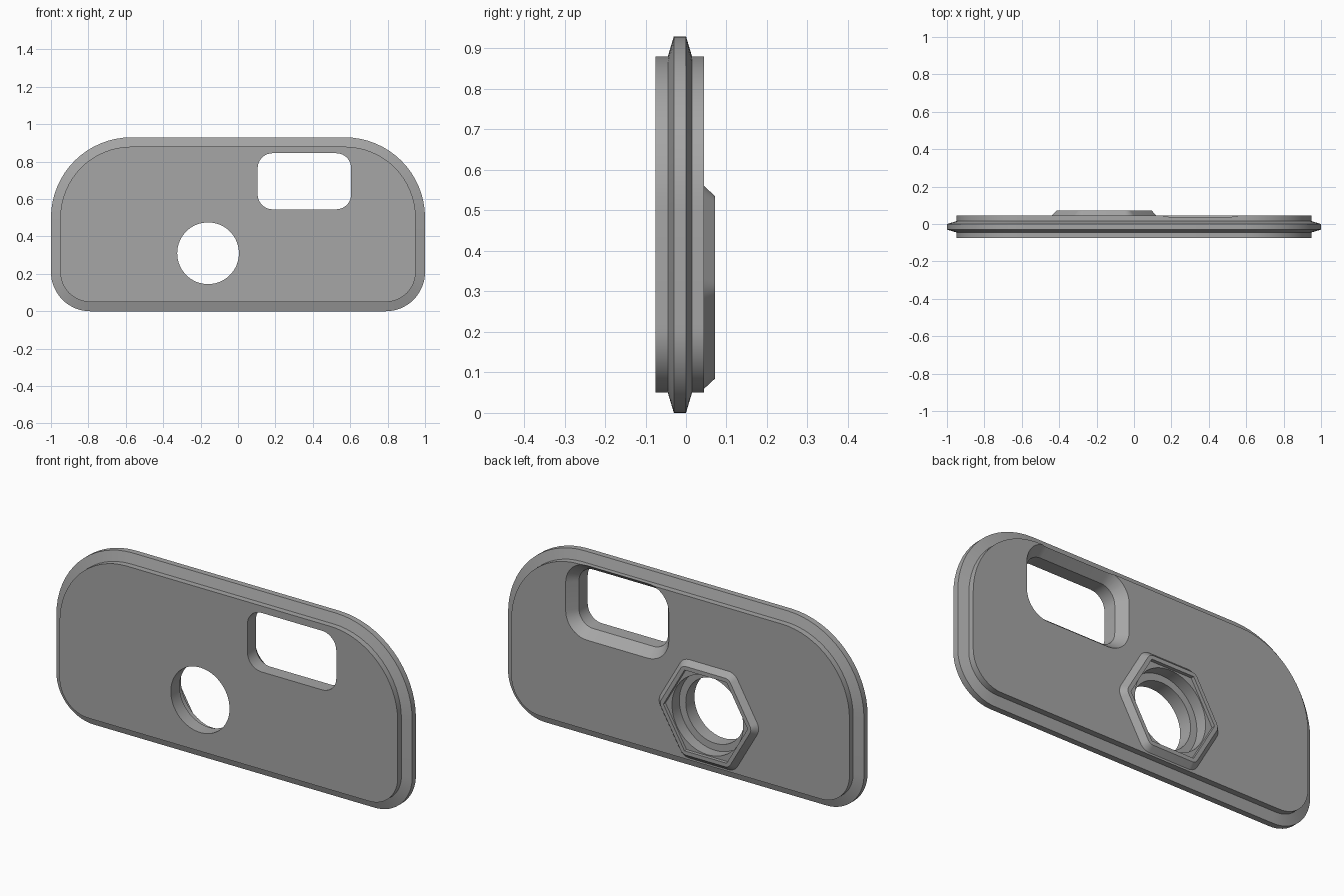
import bpy, bmesh, math
from mathutils import Vector

old = bpy.data.objects.get("Cube")
if old:
    bpy.data.objects.remove(old, do_unlink=True)

grey = bpy.data.materials.new("mid grey")
grey.use_nodes = True
COLOUR = (0.38, 0.38, 0.38, 1)
grey.diffuse_color = COLOUR
grey.node_tree.nodes["Principled BSDF"].inputs["Base Color"].default_value = COLOUR


def rounded(corners, steps=16):
    """Arc centres, radii and directions of a counter-clockwise (x, z, radius) polygon."""
    rays, n = [], len(corners)
    for i, (x, z, r) in enumerate(corners):
        p = Vector((x, z))
        a = (p - Vector(corners[i - 1][:2])).normalized()
        b = (Vector(corners[(i + 1) % n][:2]) - p).normalized()
        n1, n2 = Vector((a.y, -a.x)), Vector((b.y, -b.x))
        centre = p - (n1 + n2) * r / (1 + n1.dot(n2))
        start = math.atan2(n1.y, n1.x)
        turn = math.acos(max(-1, min(1, n1.dot(n2))))
        for s in range(steps + 1):
            t = start + turn * s / steps
            rays.append((centre, r, Vector((math.cos(t), math.sin(t)))))
    return rays


def circle(x, z, n=64):
    return [(Vector((x, z)), 0, Vector((math.cos(k * math.tau / n), math.sin(k * math.tau / n))))
            for k in range(n)]


def hexagon(x, z, apothem, r):
    size = apothem / math.cos(math.pi / 6)
    return [(x + size * math.cos(k * math.pi / 3), z + size * math.sin(k * math.pi / 3), r)
            for k in range(6)]


def loft(name, rays, layers):
    """Solid through (y, outward offset) layers of one outline, front to back."""
    bm = bmesh.new()
    rings = []
    for y, off in layers:
        pts = [c + d * (r + off) for c, r, d in rays]
        rings.append([bm.verts.new((p.x, y, p.y)) for p in pts])
    n = len(rays)
    for lower, upper in zip(rings, rings[1:]):
        for i in range(n):
            j = (i + 1) % n
            bm.faces.new((lower[i], lower[j], upper[j], upper[i]))
    bm.faces.new(rings[0])
    bm.faces.new(rings[-1])
    bmesh.ops.recalc_face_normals(bm, faces=bm.faces)
    mesh = bpy.data.meshes.new(name)
    bm.to_mesh(mesh)
    bm.free()
    mesh.materials.append(grey)
    obj = bpy.data.objects.new(name, mesh)
    bpy.context.collection.objects.link(obj)
    return obj


def combine(target, tool, operation):
    mod = target.modifiers.new(operation, 'BOOLEAN')
    mod.operation, mod.object, mod.solver = operation, tool, 'EXACT'
    bpy.context.view_layer.objects.active = target
    bpy.ops.object.modifier_apply(modifier=mod.name)
    bpy.data.objects.remove(tool, do_unlink=True)


# Plate with a bevelled rim around its middle
FRONT, BACK, TOP = -0.075, 0.045, 0.93
outline = rounded([(-1, 0, .21), (1, 0, .21), (1, TOP, .43), (-1, TOP, .43)])
plate = loft("plate", outline, [(FRONT, -.05), (-.045, -.05), (-.03, 0),
                                (0, 0), (.015, -.05), (BACK, -.05)])

# Raised hexagonal collar on the back
CX, CZ, RIM = -0.16, 0.31, 0.072
collar = loft("collar", rounded(hexagon(CX, CZ, .25, .06), 8),
              [(0, 0), (BACK, 0), (RIM, -.025)])
combine(plate, collar, 'UNION')

# Window, flared towards the back
window = rounded([(.105, .545, .08), (.605, .545, .08), (.605, .845, .08), (.105, .845, .08)], 10)
combine(plate, loft("window_cutter", window, [(-.2, 0), (-.005, 0), (BACK, .04), (.1, .04)]),
        'DIFFERENCE')

# Shallow hexagonal recess, then a stepped round bore
recess = [(Vector((x, z)), 0, Vector((0, 0))) for x, z, r in hexagon(CX, CZ, .205, 0)]
combine(plate, loft("recess_cutter", recess, [(.055, 0), (.2, 0)]), 'DIFFERENCE')
combine(plate, loft("bore_cutter", circle(CX, CZ),
                    [(-.2, .165), (-.005, .165), (-.004, .2), (.2, .2)]), 'DIFFERENCE')

bpy.ops.object.select_all(action='DESELECT')
plate.select_set(True)
bpy.context.view_layer.objects.active = plate
bpy.ops.object.shade_smooth_by_angle(angle=math.radians(25))
